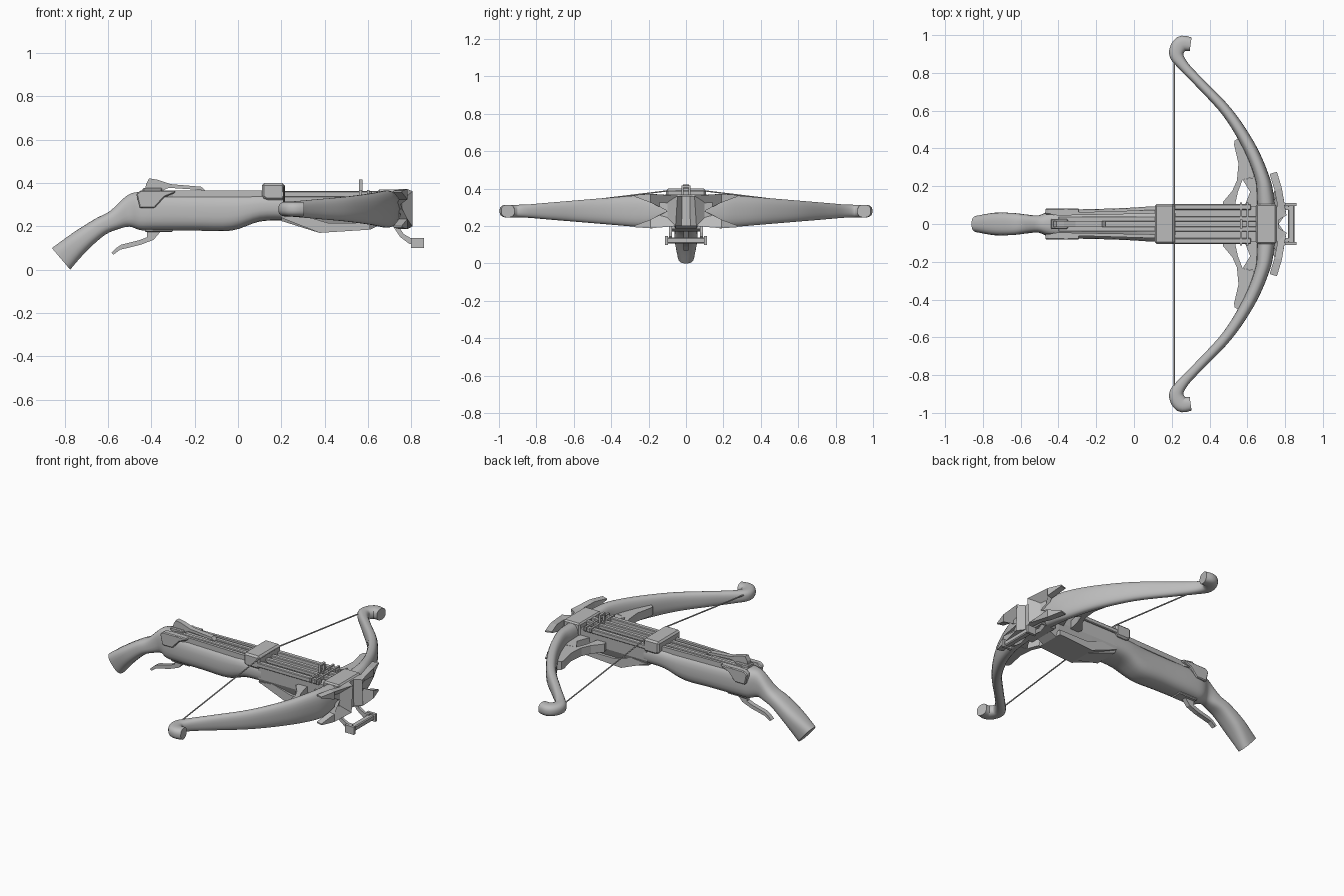
import bpy, bmesh, math
from mathutils import Vector

if "Cube" in bpy.data.objects:
    bpy.data.objects.remove(bpy.data.objects["Cube"])

grey = bpy.data.materials.new("plain grey")
grey.use_nodes = True
grey.diffuse_color = (0.5, 0.5, 0.5, 1)
grey.node_tree.nodes["Principled BSDF"].inputs["Base Color"].default_value = (0.5, 0.5, 0.5, 1)


def finish(name, bm, smooth=False, bevel=0):
    bmesh.ops.recalc_face_normals(bm, faces=bm.faces)
    mesh = bpy.data.meshes.new(name)
    bm.to_mesh(mesh)
    bm.free()
    mesh.materials.append(grey)
    obj = bpy.data.objects.new(name, mesh)
    bpy.context.collection.objects.link(obj)
    if bevel:
        mod = obj.modifiers.new("bevel", "BEVEL")
        mod.width = bevel
        mod.segments = 1
    if smooth:
        bpy.context.view_layer.objects.active = obj
        bpy.ops.object.select_all(action="DESELECT")
        obj.select_set(True)
        bpy.ops.object.shade_smooth_by_angle(angle=math.radians(40))
    return obj


def mirror(obj):
    obj.modifiers.new("mirror", "MIRROR").use_axis = (False, True, False)
    return obj


def resample(rows, n):
    # Catmull-Rom interpolation through rows of numbers
    out = []
    for i in range(len(rows) - 1):
        p = [rows[max(0, min(len(rows) - 1, i + k))] for k in (-1, 0, 1, 2)]
        for s in range(n):
            t = s / n
            out.append([0.5 * (2 * b + (c - a) * t + (2 * a - 5 * b + 4 * c - d) * t * t
                               + (3 * b - a - 3 * c + d) * t ** 3) for a, b, c, d in zip(*p)])
    return out + [list(rows[-1])]


def loft(name, rings, power, sides=24):
    # rings: centre, half axis u, half axis v of a rounded-box section
    bm = bmesh.new()
    loops = []
    for c, u, v in rings:
        loop = []
        for k in range(sides):
            a = 2 * math.pi * (k + 0.5) / sides
            ca, sa = math.cos(a), math.sin(a)
            loop.append(bm.verts.new(c + u * math.copysign(abs(ca) ** power, ca)
                                     + v * math.copysign(abs(sa) ** power, sa)))
        loops.append(loop)
    for a, b in zip(loops, loops[1:]):
        for k in range(sides):
            bm.faces.new((a[k], a[k - 1], b[k - 1], b[k]))
    bm.faces.new(loops[0])
    bm.faces.new(loops[-1])
    return finish(name, bm, True)


def prism(name, outline, lo, hi, axis="y", bevel=0):
    # outline is in x,z for axis y, or in x,y for axis z
    bm = bmesh.new()
    put = (lambda a, b, h: (a, h, b)) if axis == "y" else (lambda a, b, h: (a, b, h))
    ends = [[bm.verts.new(put(a, b, h)) for a, b in outline] for h in (lo, hi)]
    for e in ends:
        bm.faces.new(e)
    for k in range(len(outline)):
        bm.faces.new((ends[0][k - 1], ends[0][k], ends[1][k], ends[1][k - 1]))
    return finish(name, bm, False, bevel)


def box(name, x, y, z, bevel=0):
    return prism(name, [(x[0], z[0]), (x[1], z[0]), (x[1], z[1]), (x[0], z[1])], *y, bevel=bevel)


# Stock and grip: top x, top z, bottom x, bottom z, half width
stock = [(-.86, .10, -.775, 0, .045), (-.76, .172, -.70, .085, .06), (-.66, .235, -.615, .16, .058),
         (-.59, .272, -.55, .188, .05), (-.51, .345, -.50, .198, .046), (-.45, .36, -.45, .182, .068),
         (-.38, .36, -.38, .18, .076), (-.2, .355, -.2, .18, .08), (-.03, .355, -.03, .18, .086),
         (.1, .355, .1, .222, .094), (.22, .355, .22, .226, .095)]
rings = []
for tx, tz, bx, bz, w in resample(stock, 4):
    top, bottom = Vector((tx, 0, tz)), Vector((bx, 0, bz))
    rings.append(((top + bottom) / 2, Vector((0, w, 0)), (top - bottom) / 2))
loft("stock", rings, 0.72)

# Bow limbs: centre x, centre y, half thickness, half height, mirrored across the middle
limb = [(.705, 0, .05, .075), (.695, .15, .045, .084), (.677, .25, .038, .085), (.61, .41, .034, .072),
        (.495, .59, .029, .057), (.35, .745, .026, .044), (.262, .838, .028, .036),
        (.224, .90, .038, .034), (.25, .953, .042, .034), (.30, .952, .036, .034)]
path = resample(limb, 5)
path = [(x, -y, t, h) for x, y, t, h in path[:0:-1]] + path
rings = []
for i, (x, y, t, h) in enumerate(path):
    a, b = path[max(0, i - 1)], path[min(len(path) - 1, i + 1)]
    d = Vector((b[0] - a[0], b[1] - a[1], 0)).normalized()
    rings.append((Vector((x, y, .28)), Vector((d.y, -d.x, 0)) * t, Vector((0, 0, h))))
loft("bow", rings, 0.8)

# Bent armour plate with swallow-tail wings
bm = bmesh.new()
outer = lambda y: .766 - .68 * y * y
spans = [((0, .362, .2), (.1, .362, .2)),
         ((.1, .362, .28), (.18, .372, .325)), ((.18, .372, .325), (.265, .366, .358)),
         ((.1, .28, .2), (.18, .235, .188)), ((.18, .235, .188), (.265, .202, .194))]
for (ya, ta, ba), (yb, tb, bb) in spans:
    bm.faces.new([bm.verts.new((outer(y), y, z)) for y, z in ((ya, ba), (yb, bb), (yb, tb), (ya, ta))])
bmesh.ops.remove_doubles(bm, verts=bm.verts, dist=.0005)
bmesh.ops.recalc_face_normals(bm, faces=bm.faces)
if next(iter(bm.faces)).normal.x < 0:
    bmesh.ops.reverse_faces(bm, faces=bm.faces)
bmesh.ops.solidify(bm, geom=bm.faces, thickness=.04)
mirror(finish("bow_armour", bm))
box("bow_cap", (.645, .755), (-.105, .105), (.2, .37), .008)

# Fore body with a tapered keel
bm = bmesh.new()
loops = []
for x, zb, w in ((.2, .225, .075), (.376, .17, .055), (.61, .185, .055), (.66, .21, .055)):
    loops.append([bm.verts.new((x, s * y, z)) for s, y, z in
                  ((1, .095, .34), (1, .092, .26), (1, w, zb), (-1, w, zb), (-1, .092, .26), (-1, .095, .34))])
for a, b in zip(loops, loops[1:]):
    for k in range(6):
        bm.faces.new((a[k], a[k - 1], b[k - 1], b[k]))
bm.faces.new(loops[0])
bm.faces.new(loops[-1])
finish("fore_body", bm)
mirror(prism("keel_skirt", [(.2, .24), (.376, .17), (.61, .185), (.61, .215), (.42, .215), (.3, .25)], .05, .09))

# Deck rails and string block
mirror(box("outer_rail", (.2, .62), (.075, .105), (.335, .362), .004))
mirror(box("inner_rail", (-.4, .65), (.012, .04), (.34, .364), .004))
mirror(prism("deck_edge", [(-.45, .052), (-.36, .082), (-.3, .062), (.12, .075), (.12, .055), (-.4, .045)],
             .335, .366, "z"))
prism("string_block", [(.11, .335), (.13, .322), (.215, .322), (.215, .4), (.11, .4)], -.106, .106, bevel=.01)

# Receiver side panels and underside plate
mirror(prism("receiver_panel", [(-.47, .35), (-.455, .285), (-.385, .285), (-.34, .335), (-.29, .355),
                                (-.29, .366), (-.45, .366)], .05, .083, bevel=.005))
box("underside_plate", (-.43, -.3), (-.035, .035), (.174, .2), .005)

# Rear sight lever
prism("rear_sight", [(-.43, .355), (-.425, .395), (-.41, .422), (-.37, .415), (-.31, .395), (-.17, .383),
                     (-.15, .365), (-.2, .37), (-.32, .378), (-.36, .36)], -.016, .016)
box("rear_sight_base", (-.44, -.35), (-.026, .026), (.35, .378), .005)

# Front sight hoop and its cross bars
mirror(box("front_sight_post", (.56, .575), (.014, .024), (.34, .415)))
box("front_sight_top", (.56, .575), (-.024, .024), (.406, .416))
for i, x in enumerate((.56, .595)):
    box(f"cross_bar_{i}", (x, x + .012), (-.115, .115), (.345, .368))

# Trigger lever
prism("trigger", [(-.585, .078), (-.575, .07), (-.545, .092), (-.45, .115), (-.39, .138), (-.35, .185),
                  (-.42, .185), (-.42, .15), (-.46, .135), (-.54, .115), (-.56, .102)], -.014, .014)

# Limb brackets, each with a triangular opening
mirror(prism("bracket_arm", [(.56, .46), (.532, .44), (.53, .42), (.553, .32), (.545, .23), (.52, .175),
                             (.47, .115), (.48, .08), (.53, .08), (.55, .17), (.575, .235), (.64, .25),
                             (.62, .36)], .25, .3, "z"))
mirror(prism("bracket_strut", [(.575, .235), (.615, .17), (.58, .08), (.65, .08), (.66, .25)], .25, .3, "z"))

# Foot stirrup
mirror(prism("stirrup_arm", [(.7, .225), (.725, .225), (.765, .165), (.8, .145), (.83, .145), (.83, .115),
                             (.79, .12), (.75, .15)], .075, .092))
box("stirrup_bar", (.815, .85), (-.1, .1), (.108, .138), .005)
mirror(box("stirrup_end", (.8, .86), (.095, .112), (.1, .146)))

# Bow string
curve = bpy.data.curves.new("bow_string", "CURVE")
curve.dimensions = "3D"
curve.bevel_depth = .004
curve.bevel_resolution = 1
curve.materials.append(grey)
line = curve.splines.new("POLY")
points = [(-.86, .295), (-.1, .388), (.1, .388), (.86, .295)]
line.points.add(len(points) - 1)
for p, (y, z) in zip(line.points, points):
    p.co = (.213, y, z, 1)
bpy.context.collection.objects.link(bpy.data.objects.new("bow_string", curve))
